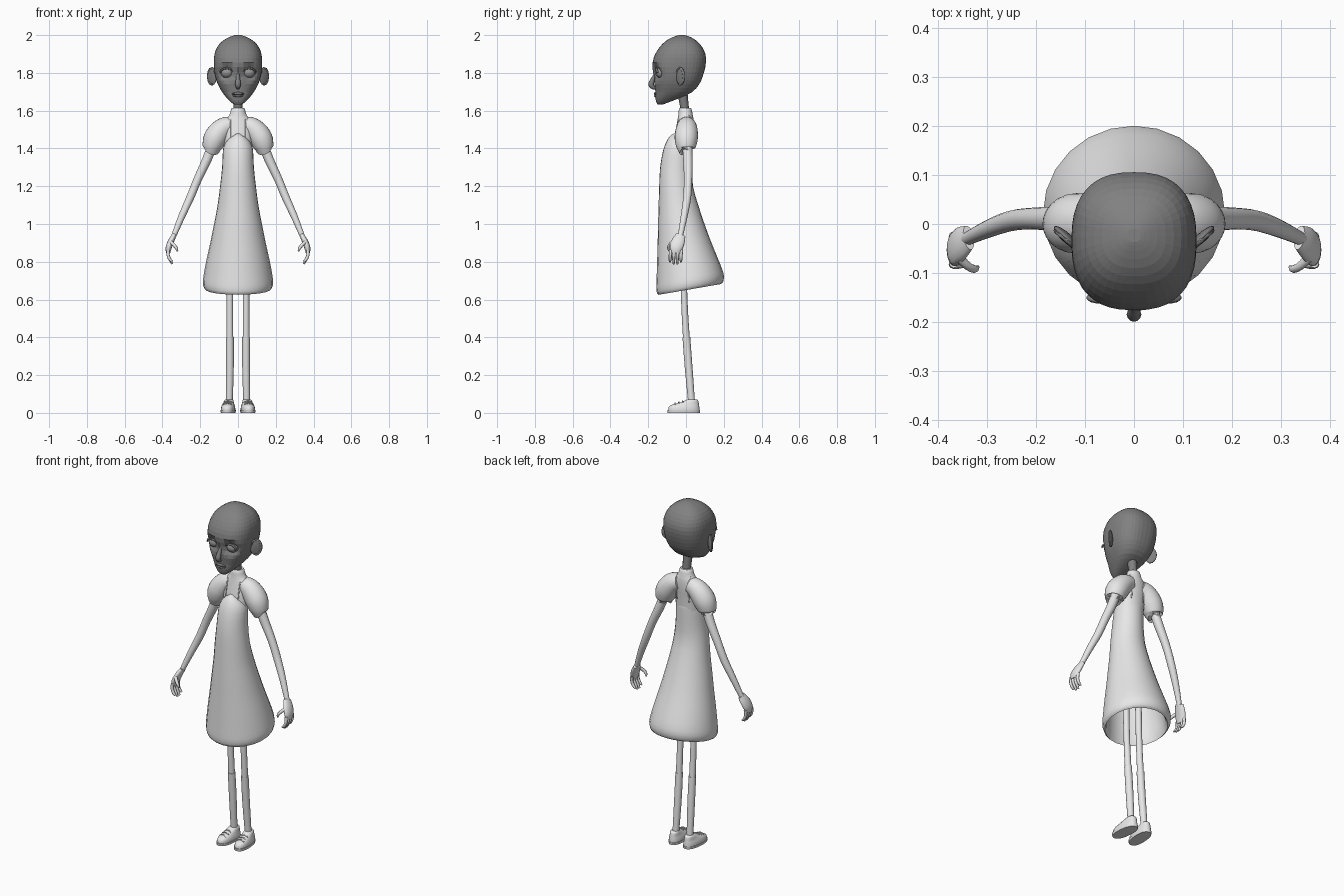
import bpy, bmesh, math
from mathutils import Vector

cube = bpy.data.objects.get("Cube")
if cube:
    bpy.data.objects.remove(cube)


def material(name, value):
    m = bpy.data.materials.new(name)
    m.use_nodes = True
    col = (value, value, value, 1)
    m.diffuse_color = col
    m.node_tree.nodes["Principled BSDF"].inputs["Base Color"].default_value = col
    return m


PALE = material("pale grey", 0.8)
DARK = material("dark grey", 0.22)
EYE = material("eye grey", 0.3)
LINE = material("charcoal", 0.1)


def finish(name, bm, mat, smooth=True):
    bmesh.ops.recalc_face_normals(bm, faces=bm.faces)
    mesh = bpy.data.meshes.new(name)
    bm.to_mesh(mesh)
    bm.free()
    mesh.materials.append(mat)
    obj = bpy.data.objects.new(name, mesh)
    bpy.context.collection.objects.link(obj)
    if smooth:
        bpy.ops.object.select_all(action='DESELECT')
        obj.select_set(True)
        bpy.context.view_layer.objects.active = obj
        bpy.ops.object.shade_smooth_by_angle(angle=math.radians(50))
    return obj


def spline(rows, steps):
    """Catmull-Rom through rows of numbers."""
    if steps < 2:
        return rows
    out = []
    for i in range(len(rows) - 1):
        p = [rows[max(0, min(len(rows) - 1, i + k))] for k in (-1, 0, 1, 2)]
        for s in range(steps):
            t = s / steps
            out.append([b + 0.5 * t * (c - a + t * (2*a - 5*b + 4*c - d + t * (3*(b - c) + d - a)))
                        for a, b, c, d in zip(*p)])
    return out + [rows[-1]]


def skin(rings):
    """Join rings of points into a closed surface."""
    bm = bmesh.new()
    vs = [[bm.verts.new(p) for p in ring] for ring in rings]
    n = len(vs[0])
    for a, b in zip(vs, vs[1:]):
        for i in range(n):
            j = (i + 1) % n
            bm.faces.new((a[i], a[j], b[j], b[i]))
    bm.faces.new(vs[0])
    bm.faces.new(vs[-1])
    return bm


def loft(rows, seg, steps=2, power=2.0, x0=0.0):
    """Rows: front z, back z, front y, back y, half width."""
    rings = []
    for zf, zb, yf, yb, hw in spline(rows, steps):
        ring = []
        for i in range(seg):
            a = math.tau * i / seg
            s, c = math.sin(a), math.cos(a)
            u = math.copysign(abs(s) ** (2 / power), s)
            v = math.copysign(abs(c) ** (2 / power), c)
            f = (1 - v) / 2
            ring.append((x0 + hw * u, yf + (yb - yf) * f, zf + (zb - zf) * f))
        rings.append(ring)
    return skin(rings)


def level(rows):
    return [(r[0], *r) for r in rows]


def tube(name, rows, mat, side=1, seg=12, steps=3, ref=(0, 1, 0), flat=1.0):
    """Rows: x, y, z, radius; flat widens the section along ref."""
    pts = spline(rows, steps)
    rings = []
    for i, (x, y, z, r) in enumerate(pts):
        t = Vector(pts[min(i + 1, len(pts) - 1)][:3]) - Vector(pts[max(i - 1, 0)][:3])
        t.normalize()
        u = Vector(ref).cross(t).normalized()
        v = t.cross(u)
        ring = []
        for k in range(seg):
            a = math.tau * k / seg
            p = Vector((x, y, z)) + u * r * math.cos(a) + v * r * flat * math.sin(a)
            ring.append((p.x * side, p.y, p.z))
        rings.append(ring)
    return finish(name, skin(rings), mat)


def ellipsoid(name, loc, size, mat, turn=0.0):
    bm = bmesh.new()
    bmesh.ops.create_uvsphere(bm, u_segments=20, v_segments=12, radius=1)
    obj = finish(name, bm, mat)
    obj.location, obj.scale, obj.rotation_euler = loc, size, (0, 0, turn)
    return obj


# Head: faceted skull and jaw with pressed-in eye sockets
head = loft(level([
    (1.633, -.150, -.122, .020), (1.645, -.157, -.090, .038), (1.67, -.163, -.025, .062),
    (1.70, -.162, .035, .085), (1.74, -.167, .070, .107), (1.78, -.170, .088, .120),
    (1.83, -.178, .102, .127), (1.88, -.171, .106, .127), (1.92, -.151, .095, .118),
    (1.955, -.123, .072, .097), (1.98, -.090, .042, .065), (1.995, -.055, .010, .032),
    (2.0, -.037, -.010, .014)]), 40, 2, 2.5)
for v in head.verts:
    d = math.hypot(abs(v.co.x) - .058, v.co.z - 1.802) / .05
    if v.co.y < -.08 and d < 1:
        v.co.y += .026 * (1 - d * d)
finish("head", head, DARK, smooth=False)

# Nose, lips and neck
tube("nose", [(0, -.158, 1.81, .006), (0, -.171, 1.775, .010), (0, -.185, 1.74, .015),
              (0, -.172, 1.722, .010), (0, -.155, 1.72, .004)], DARK, ref=(1, 0, 0))
ellipsoid("upper_lip", (0, -.160, 1.691), (.032, .010, .007), DARK)
ellipsoid("lower_lip", (0, -.158, 1.678), (.027, .011, .007), DARK)
ellipsoid("mouth_line", (0, -.161, 1.685), (.034, .0085, .0025), LINE)
tube("neck", [(0, -.002, 1.56, .027), (0, -.008, 1.62, .023), (0, -.02, 1.70, .028)],
     DARK, ref=(1, 0, 0))

# Collared bodice
finish("bodice", loft(level([
    (1.35, -.080, .030, .070), (1.45, -.065, .035, .075), (1.50, -.055, .040, .080),
    (1.55, -.045, .040, .068), (1.575, -.041, .036, .046), (1.61, -.037, .029, .036),
    (1.612, -.030, .022, .030)]), 24), PALE)

# Dress: arched bib, flared skirt, rolled hem and hollow inside
finish("dress", loft([
    (1.480, 1.41, -.062, .020, .025), (1.468, 1.41, -.082, .030, .052),
    (1.44, 1.40, -.102, .032, .071), (1.39, 1.385, -.121, .033, .080),
    (1.30, 1.30, -.137, .033, .084), (1.20, 1.20, -.142, .037, .095),
    (1.10, 1.10, -.145, .065, .108), (1.00, 1.00, -.148, .098, .127),
    (.90, .90, -.150, .135, .147), (.80, .82, -.153, .168, .167),
    (.70, .745, -.156, .197, .183), (.66, .71, -.157, .200, .186),
    (.632, .687, -.152, .192, .178), (.642, .695, -.137, .172, .163),
    (.80, .82, -.137, .145, .148), (1.10, 1.10, -.125, .050, .090)], 24), PALE)

for side, word in ((1, "left"), (-1, "right")):
    # Eye with lashed lid
    ellipsoid(word + "_eye", (side * .058, -.131, 1.802), (.034, .032, .030), EYE)
    lid = []
    for k in range(7):
        a = math.pi * k / 6
        lid.append((.058 + .035 * math.cos(a), -.150 - .008 * math.sin(a),
                    1.802 + .024 * math.sin(a), .005))
    tube(word + "_eyelid", lid, DARK, side, 8, 1)
    tube(word + "_lash_line", [(x, y - .004, z - .004, .002) for x, y, z, r in lid],
         LINE, side, 6, 1)

    # Ear with raised rim
    turn = side * math.radians(42)
    ellipsoid(word + "_ear", (side * .138, -.028, 1.782), (.034, .010, .048), DARK, turn)
    rim = []
    for k in range(9):
        a = math.radians(-100 + 260 * k / 8)
        w = .028 * math.cos(a)
        rim.append((.138 + w * .74, -.032 + w * .67, 1.782 + .044 * math.sin(a), .006))
    tube(word + "_ear_rim", rim, DARK, side, 8, 1)

    # Puffed sleeve and strap seam
    tube(word + "_sleeve", [(.035, .003, 1.525, .045), (.07, .004, 1.512, .054),
                            (.10, .003, 1.485, .060), (.123, .001, 1.450, .061),
                            (.136, 0, 1.412, .053), (.139, 0, 1.398, .044),
                            (.139, .003, 1.405, .026)], PALE, side, 24)
    tube(word + "_strap_seam", [(.04, -.057, 1.45, .003), (.04, -.049, 1.5, .003),
                                (.04, -.036, 1.55, .003), (.038, 0, 1.583, .003),
                                (.04, .032, 1.55, .003), (.04, .034, 1.5, .003),
                                (.04, .027, 1.43, .003)], PALE, side, 6, 3, (1, 0, 0))

    # Arm, palm, fingers and thumb
    tube(word + "_arm", [(.13, .006, 1.43, .026), (.165, .010, 1.34, .025),
                         (.212, .011, 1.24, .022), (.253, .006, 1.14, .021),
                         (.298, -.010, 1.04, .018), (.345, -.032, .925, .013)], PALE, side, 16)
    tube(word + "_palm", [(.338, -.028, .94, .012), (.354, -.040, .91, .016),
                          (.367, -.052, .875, .016), (.370, -.054, .845, .011)],
         PALE, side, 14, 3, flat=2.2)
    for k in range(4):
        y = -.024 - .019 * k
        tip = .80 - (.012 if k in (1, 2) else 0)
        tube(word + "_finger_%d" % (k + 1),
             [(.369, y, .865, .009), (.370, y - .002, .835, .0085),
              (.360, y - .003, .812, .008), (.347, y - .003, tip, .005)], PALE, side, 8)
    tube(word + "_thumb", [(.357, -.070, .905, .010), (.340, -.086, .890, .009),
                           (.326, -.092, .872, .008), (.320, -.088, .855, .004)],
         PALE, side, 8)

    # Leg and long sock
    tube(word + "_leg", [(.043, -.018, 1.0, .018), (.043, -.010, .62, .017),
                         (.043, .003, .38, .018)], PALE, side, 16)
    tube(word + "_sock", [(.043, .002, .40, .0205), (.043, .014, .24, .0205),
                          (.046, .030, .05, .018)], PALE, side, 16)

    # Laced shoe turned slightly outward
    parts = [finish(word + "_shoe", loft(level([
        (.012, -.094, .072, .037), (.030, -.092, .071, .036), (.044, -.072, .069, .031),
        (.056, -.030, .067, .027), (.066, -.004, .064, .024), (.071, .004, .058, .020)]),
        24, 2, 2.3), PALE)]
    parts.append(finish(word + "_sole", loft(level([
        (0, -.097, .073, .038), (.014, -.099, .075, .040)]), 24, 1, 2.3), PALE))
    for k in range(3):
        y, z = -.058 + .02 * k, .049 + .006 * k
        parts.append(tube("%s_lace_%d" % (word, k + 1),
                          [(-.022, y, z - .006, .003), (0, y, z + .003, .003),
                           (.022, y, z - .006, .003)], PALE, 1, 6))
    for p in parts:
        p.location.x = side * .051
        p.rotation_euler.z = side * math.radians(5)
